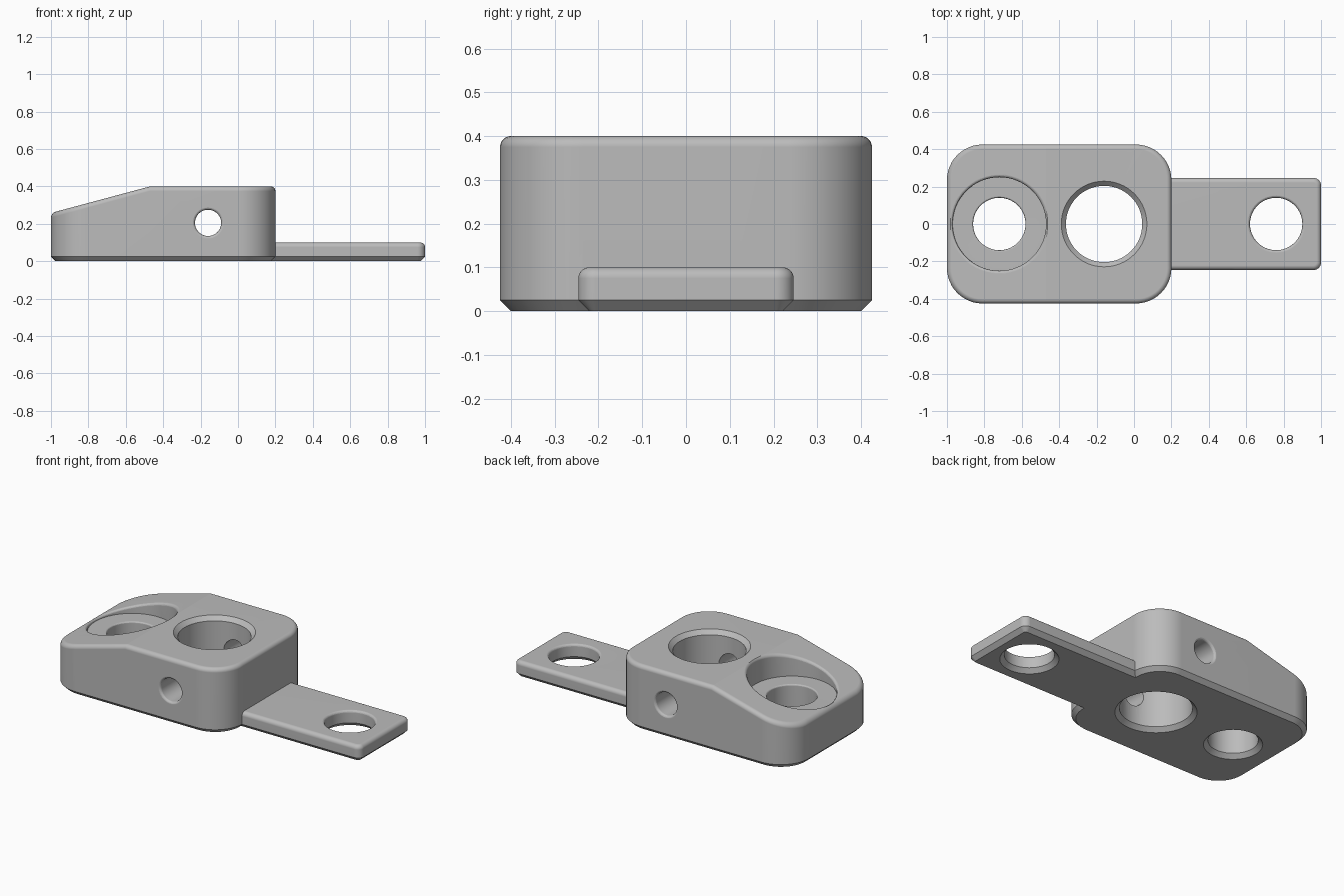
import bpy, bmesh, math
from math import sin, cos, pi

cube = bpy.data.objects.get("Cube")
if cube:
    bpy.data.objects.remove(cube, do_unlink=True)

grey = bpy.data.materials.new("plain grey")
grey.use_nodes = True
colour = (0.5, 0.5, 0.5, 1)
grey.diffuse_color = colour
grey.node_tree.nodes["Principled BSDF"].inputs["Base Color"].default_value = colour

EDGE = 0.025                 # chamfer and fillet size
CREASE = -0.47               # where the sloped top begins
SLOPE = math.tan(math.radians(15))


def body_top(x):
    return 0.4 + min(0, x - CREASE) * SLOPE


def make_object(name, bm):
    bmesh.ops.recalc_face_normals(bm, faces=bm.faces)
    mesh = bpy.data.meshes.new(name)
    bm.to_mesh(mesh)
    bm.free()
    mesh.materials.append(grey)
    obj = bpy.data.objects.new(name, mesh)
    bpy.context.collection.objects.link(obj)
    return obj


def bridge(bm, rings):
    for low, high in zip(rings, rings[1:]):
        n = len(low)
        for i in range(n):
            j = (i + 1) % n
            bm.faces.new((low[i], low[j], high[j], high[i]))


def slab(name, x0, x1, half, radius, top, crease=None):
    """Rounded plate: chamfered below, filleted above."""
    def outline(inset):
        r = radius - inset
        pts = []
        corners = ((x1 - radius, half - radius), (x0 + radius, half - radius),
                   (x0 + radius, radius - half), (x1 - radius, radius - half))
        for k, (cx, cy) in enumerate(corners):
            for s in range(13):
                a = (k + s / 12) * pi / 2
                pts.append((cx + r * cos(a), cy + r * sin(a)))
            if crease is not None and k in (0, 2):
                pts.append((crease, (half - inset) * (1 if k == 0 else -1)))
        return pts

    bm = bmesh.new()
    rings = [[bm.verts.new((x, y, z)) for x, y in outline(inset)]
             for inset, z in ((EDGE, 0), (0, EDGE))]
    for s in range(9):
        a = s / 8 * pi / 2
        rings.append([bm.verts.new((x, y, top(x) - EDGE * (1 - sin(a))))
                      for x, y in outline(EDGE * (1 - cos(a)))])
    bridge(bm, rings)
    bm.faces.new(rings[0])
    cap = bm.faces.new(rings[-1])
    if crease is not None:
        ends = [v for v in rings[-1] if abs(v.co.x - crease) < 1e-5]
        bmesh.utils.face_split(cap, ends[0], ends[1])
    return make_object(name, bm)


def lathe(name, profile, x, height=None):
    """Turned cutter from (radius, z) pairs; height(x, z) may bend its rings."""
    bm = bmesh.new()
    rings = []
    for r, z in profile:
        ring = []
        for i in range(64):
            a = 2 * pi * i / 64
            px = x + r * cos(a)
            ring.append(bm.verts.new((px, r * sin(a), height(px, z) if height else z)))
        rings.append(ring)
    bridge(bm, rings)
    bm.faces.new(rings[0])
    bm.faces.new(rings[-1])
    obj = make_object(name, bm)
    obj.hide_render = True
    return obj


def flare(r, z, size, steps=6):
    """Rounded widening that ends at radius r + size, height z."""
    return [(r + size * (1 - cos(k / steps * pi / 2)), z - size + size * sin(k / steps * pi / 2))
            for k in range(steps + 1)]


def countersink(r):
    return [(r + EDGE, -0.1), (r + EDGE, 0), (r, EDGE)]


def combine(target, other, operation):
    mod = target.modifiers.new("combine", 'BOOLEAN')
    mod.operation = operation
    mod.solver = 'EXACT'
    mod.object = other
    bpy.context.view_layer.objects.active = target
    bpy.ops.object.modifier_apply(modifier=mod.name)
    bpy.data.objects.remove(other, do_unlink=True)


# Block with sloped nose, and flat mounting tab
bracket = slab("bracket", -1, 0.2, 0.425, 0.19, body_top, CREASE)
combine(bracket, slab("tab", 0.1, 1, 0.246, 0.04, lambda x: 0.1), 'UNION')

# Large centre hole, chamfered at both ends
centre = lathe("centre_cutter", countersink(0.204) + [(0.204, 0.375), (0.229, 0.4), (0.229, 0.6)], -0.16)
combine(bracket, centre, 'DIFFERENCE')

# Tab hole
tab_hole = lathe("tab_cutter", countersink(0.14) + flare(0.14, 0.1, 0.015) + [(0.155, 0.3)], 0.76)
combine(bracket, tab_hole, 'DIFFERENCE')

# Counterbored hole in the nose, its rim following the slope
FLOOR = 0.25


def follow_slope(x, z):
    if z <= FLOOR:
        return z
    if z > 0.5:
        return z
    return max(FLOOR + (z - 0.37) * 0.01, 0.4 + (x - CREASE) * SLOPE + z - 0.4)


profile = countersink(0.14) + flare(0.14, FLOOR, 0.01, 4) + [(0.25, FLOOR)]
profile += flare(0.25, 0.4, 0.016) + [(0.266, 0.7)]
combine(bracket, lathe("counterbore_cutter", profile, -0.72, follow_slope), 'DIFFERENCE')

# Cross hole from front to back
half_profile = [(0.07, 0)] + flare(0.07, 0.425, 0.015) + [(0.085, 0.6)]
cross = lathe("cross_cutter", [(r, -z) for r, z in reversed(half_profile[1:])] + half_profile, 0)
cross.rotation_euler.x = pi / 2
cross.location = (-0.16, 0, 0.205)
bpy.context.view_layer.update()
combine(bracket, cross, 'DIFFERENCE')

# Smooth fillets, crisp flats
bpy.ops.object.select_all(action='DESELECT')
bracket.select_set(True)
bpy.context.view_layer.objects.active = bracket
bpy.ops.object.shade_smooth_by_angle(angle=math.radians(14))
weighted = bracket.modifiers.new("weighted", 'WEIGHTED_NORMAL')
weighted.keep_sharp = True
